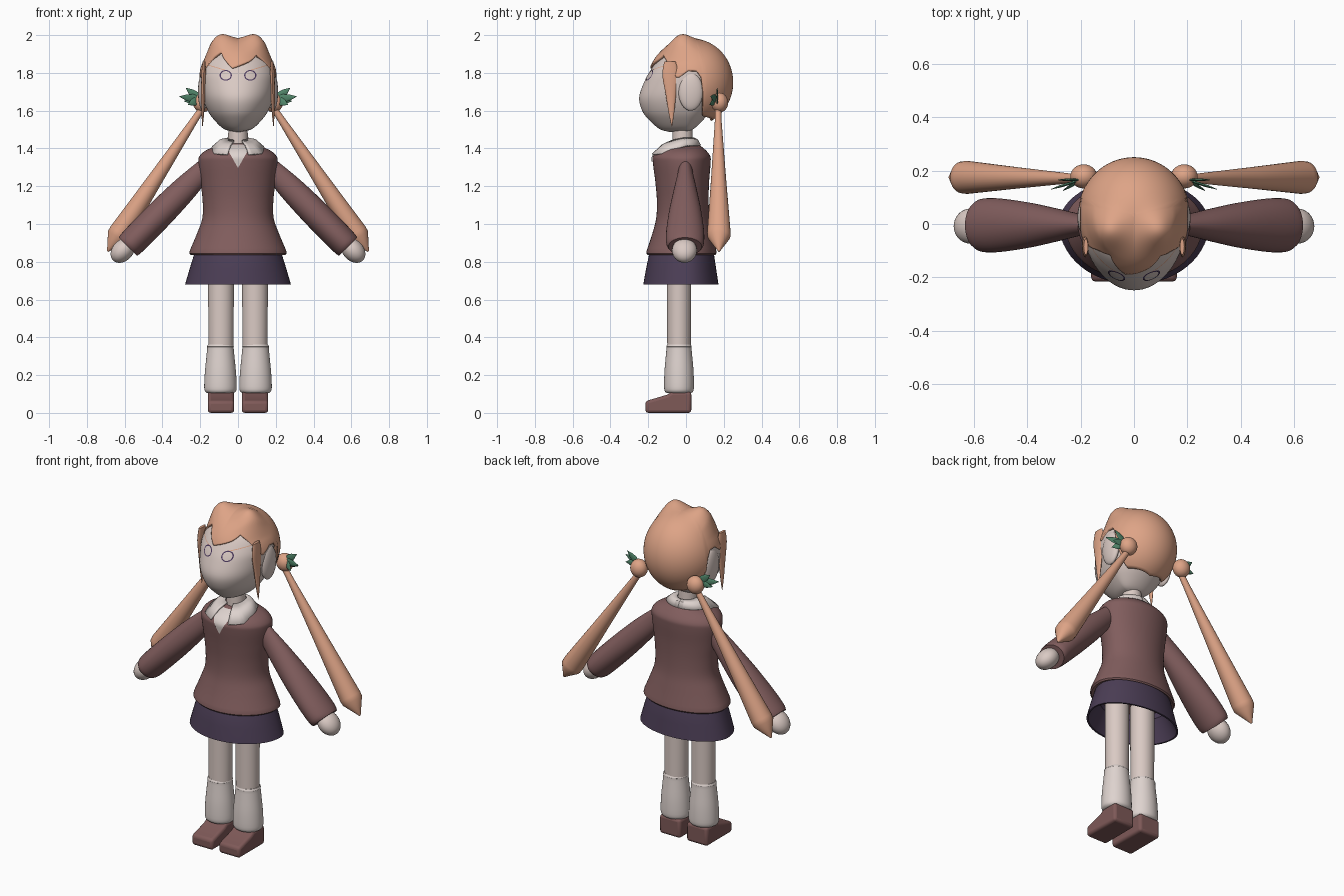
import bpy, bmesh, math
from mathutils import Vector

if "Cube" in bpy.data.objects:
    bpy.data.objects.remove(bpy.data.objects["Cube"])

def mat(name, r, g, b):
    m = bpy.data.materials.new(name)
    m.diffuse_color = (r, g, b, 1)
    m.use_nodes = True
    m.node_tree.nodes["Principled BSDF"].inputs["Base Color"].default_value = m.diffuse_color
    return m

SKIN = mat("skin", .70, .59, .55)
HAIR = mat("hair_peach", .73, .37, .24)
KNIT = mat("sweater_brown", .22, .11, .11)
SKIRT = mat("skirt_purple", .07, .047, .09)
SHOE = mat("shoe_brown", .21, .10, .097)
CLOTH = mat("white_cloth", .73, .65, .62)
LEAF = mat("leaf_green", .08, .23, .14)
EYE = mat("eye_purple", .07, .04, .11)
SIDES = (("left", -1), ("right", 1))

def make(name, bm, m, angle=40, recalc=True):
    if recalc:
        bmesh.ops.recalc_face_normals(bm, faces=bm.faces)
    me = bpy.data.meshes.new(name)
    bm.to_mesh(me)
    bm.free()
    ob = bpy.data.objects.new(name, me)
    bpy.context.collection.objects.link(ob)
    me.materials.append(m)
    bpy.ops.object.select_all(action='DESELECT')
    ob.select_set(True)
    bpy.context.view_layer.objects.active = ob
    bpy.ops.object.shade_smooth_by_angle(angle=math.radians(angle))
    return ob

def loft(name, rings, m, closed=True, caps=True, angle=40):
    """Skin a list of point rows."""
    bm = bmesh.new()
    rows = [[bm.verts.new(p) for p in r] for r in rings]
    n = len(rows[0])
    for a, b in zip(rows, rows[1:]):
        for i in range(n if closed else n - 1):
            j = (i + 1) % n
            bm.faces.new((a[i], a[j], b[j], b[i]))
    if caps:
        bm.faces.new(rows[0])
        bm.faces.new(rows[-1])
    return make(name, bm, m, angle)

def smooth(rows, k=5):
    """Catmull-Rom resampling of profile rows."""
    out = []
    for i in range(len(rows) - 1):
        q = [Vector(rows[max(0, min(len(rows) - 1, i + d))]) for d in (-1, 0, 1, 2)]
        for s in range(k):
            t = s / k
            out.append(.5 * (2 * q[1] + (q[2] - q[0]) * t + (2 * q[0] - 5 * q[1] + 4 * q[2] - q[3]) * t * t
                             + (3 * q[1] - q[0] - 3 * q[2] + q[3]) * t ** 3))
    return out + [Vector(rows[-1])]

def interp(x, pts):
    for a, b in zip(pts, pts[1:]):
        if x <= b[0]:
            t = max(0, (x - a[0]) / (b[0] - a[0]))
            return [u + (v - u) * t for u, v in zip(a, b)]
    return list(pts[-1])

def body_rings(prof, cx=0, cy=0, n=56):
    """Rows (z, half width, front y, back y) -> two-part ellipse rings."""
    out = []
    for z, w, f, b in prof:
        ring = []
        for i in range(n):
            a = 2 * math.pi * i / n
            c = math.cos(a)
            ring.append((cx + w * math.sin(a), cy + (f * c if c > 0 else -b * c), z))
        out.append(ring)
    return out

def axis_rings(p0, p1, prof, n=32):
    """Rows (t, radius in xz, radius in y) along a slanted axis."""
    p0, p1 = Vector(p0), Vector(p1)
    u = (p1 - p0).cross(Vector((0, 1, 0))).normalized()
    v = u.cross(p1 - p0).normalized()
    return [[p0.lerp(p1, t) + u * ru * math.cos(2 * math.pi * i / n) + v * rv * math.sin(2 * math.pi * i / n)
             for i in range(n)] for t, ru, rv in prof]

def ball(name, c, r, m, rot_y=0):
    bm = bmesh.new()
    bmesh.ops.create_uvsphere(bm, u_segments=28, v_segments=16, radius=1)
    ob = make(name, bm, m, 80)
    ob.location, ob.scale, ob.rotation_euler = c, r, (0, rot_y, 0)
    return ob

# Head
head = smooth([(1.488, .02, -.09, .0), (1.503, .075, -.14, .04), (1.55, .125, -.195, .09), (1.6, .16, -.232, .13),
               (1.67, .186, -.248, .17), (1.75, .196, -.222, .2), (1.81, .193, -.19, .2), (1.88, .16, -.14, .17),
               (1.94, .08, -.06, .09)])
loft("head", body_rings(head, n=72), SKIN, angle=70)
loft("neck", body_rings([(1.38, .055, -.055, .055), (1.53, .05, -.052, .052)], cy=-.018), SKIN)

def on(prof, x, z, lift):
    """Point on the front of a body profile."""
    _, w, f, _ = interp(z, prof)
    return (x, f * math.sqrt(max(0, 1 - (x / w) ** 2)) - lift, z)

# Eyes, brows and ears
for side, s in SIDES:
    rings = [[on(head, s * .065 + .030 * k * math.cos(a), 1.787 + .026 * k * math.sin(a), .003)
              for a in [2 * math.pi * i / 32 for i in range(32)]] for k in (.87, 1.08)]
    loft(side + "_eye", rings, EYE, caps=False)
    brow = [[on(head, s * (.06 + .1 * t), 1.812 + .03 * t + d, .003) for t in [i / 8 for i in range(9)]]
            for d in (-.002, .002)]
    loft(side + "_brow", brow, HAIR, closed=False, caps=False)
    ball(side + "_ear", (s * .185, .025, 1.7), (.027, .065, .1), SKIN)

# Hair cap with a shaped lower edge: azimuth from the front -> edge height
EDGE_R = [(-9, 1.825), (20, 1.862), (36, 1.888), (50, 1.86), (62, 1.81), (70, 1.77), (77, 1.79), (84, 1.812),
          (97, 1.81), (103, 1.77), (107, 1.62), (113, 1.57), (180, 1.545)]
EDGE_L = [(9, 1.825), (20, 1.86), (34, 1.9), (50, 1.87)] + EDGE_R[4:]
cap = []
N, M = 120, 28
for j in range(M + 1):
    ring = []
    for i in range(N):
        d = -180 + 360 * i / N
        if d >= -9:
            ze = interp(d, EDGE_R)[1]
        else:
            ze = interp(-d, EDGE_L)[1]
        tm = math.acos((ze - 1.75) / .23)
        th = .03 + (tm - .03) * j / M
        a = math.radians(d)
        x = .21 * math.sin(a) * math.sin(th)
        y = .035 - (.24 if math.cos(a) > 0 else .215) * math.cos(a) * math.sin(th)
        z = 1.75 + .23 * math.cos(th)
        fade = max(0, min(1, (z - 1.86) / .05))
        z += .058 * fade * math.exp(-((abs(x) - .11) ** 2 + (y + .03) ** 2) / .0058)
        ring.append((x, y, z))
    cap.append(ring)
hair = loft("hair_cap", cap, HAIR, caps=False, angle=50)
bm = bmesh.new()
bm.from_mesh(hair.data)
bm.faces.new([v for v in bm.verts if v.index < N])
bmesh.ops.recalc_face_normals(bm, faces=bm.faces)
bm.to_mesh(hair.data)
bm.free()
sol = hair.modifiers.new("thickness", 'SOLIDIFY')
sol.thickness, sol.offset = .015, -1

# Side locks, buns, leaves and long tails
for side, s in SIDES:
    loft(side + "_lock", axis_rings((s * .18, -.085, 1.86), (s * .188, -.075, 1.515),
         smooth([(0, .008, .03), (.2, .012, .042), (.5, .011, .028), (.8, .007, .014), (1, .001, .001)]), 16), HAIR)
    ball(side + "_bun", (s * .188, .178, 1.643), (.05, .045, .052), HAIR)
    base = Vector((s * .2, .165, 1.66))
    for k, tip in enumerate([(.31, .13, 1.675), (.275, .165, 1.72), (.265, .125, 1.632), (.285, .165, 1.65)]):
        tip = Vector((s * tip[0], tip[1], tip[2]))
        loft(f"{side}_leaf_{k + 1}", axis_rings(base, tip, [(0, .012, .003), (.35, .022, .005), (.65, .017, .005),
             (1, .001, .001)], 10), LEAF)
    loft(side + "_tail", axis_rings((s * .185, .17, 1.62), (s * .69, .175, .855),
         [(0, .016, .016), (.1, .02, .018), (.5, .04, .04), (.87, .06, .062), (.9, .058, .06), (1, .004, .004)]), HAIR)

# Sweater
knit = smooth([(.86, .255, -.208, .16), (.95, .217, -.178, .14), (1.03, .189, -.158, .125), (1.12, .187, -.154, .12),
               (1.22, .198, -.162, .122), (1.32, .21, -.175, .13), (1.36, .203, -.175, .128), (1.395, .16, -.145, .1),
               (1.425, .07, -.085, .06)])
hem = [Vector((.845, .235, -.19, .145)), Vector((.837, .25, -.203, .156)), Vector((.845, .258, -.21, .162))]
loft("sweater", body_rings(hem + knit, n=64), KNIT)

# Shirt front in the V neck and folded collar
vneck = []
for j in range(13):
    z = 1.30 + .12 * j / 12
    h = .002 + .068 * j / 12
    vneck.append([on(knit, h * (i / 5 - 1), z, .005) for i in range(11)])
loft("shirt_front", vneck, CLOTH, closed=False, caps=False)
for side, s in SIDES:
    rows = [[], [], []]
    for i in range(25):
        d = 22 + 158 * i / 24
        a = math.radians(d)
        _, rx, ry, z = interp(d, [(22, .15, .175, 1.368), (48, .172, .17, 1.372), (62, .15, .12, 1.395),
                                  (100, .125, .09, 1.415), (180, .12, .09, 1.415)])
        inner = Vector((s * .055 * math.sin(a), -.018 - .06 * math.cos(a), 1.452 - .012 * max(0, math.cos(a))))
        outer = Vector((s * rx * math.sin(a), -.015 - ry * math.cos(a), z))
        rows[0].append(inner)
        rows[1].append(inner.lerp(outer, .5) + Vector((0, 0, .012)))
        rows[2].append(outer)
    col = loft(side + "_collar", rows, CLOTH, closed=False, caps=False)
    sol = col.modifiers.new("thickness", 'SOLIDIFY')
    sol.thickness, sol.offset = .01, 0

# Skirt, open underneath
loft("skirt", body_rings([(.80, .2, -.17, .125), (.86, .225, -.185, .14), (.84, .232, -.195, .148), (.76, .257, -.212, .16),
                          (.68, .28, -.226, .172), (.68, .27, -.216, .162), (.80, .2, -.17, .125)]), SKIRT, caps=False)

# Arms, hands, legs, socks and shoes
for side, s in SIDES:
    loft(side + "_sleeve", axis_rings((s * .17, -.003, 1.30), (s * .583, -.005, .88),
         smooth([(0, .05, .034), (.12, .058, .044), (.3, .068, .062), (.55, .074, .085), (.8, .075, .1),
                 (.95, .073, .1), (1, .069, .088)])), KNIT)
    ball(side + "_hand", (s * .61, -.008, .86), (.055, .066, .074), SKIN, -s * .75)
    loft(side + "_leg", body_rings([(.3, .066, -.062, .062), (.82, .069, -.064, .064)], s * .09, -.037, 36), SKIN)
    sock = smooth([(.105, .07, -.065, .065), (.115, .082, -.075, .075), (.14, .086, -.079, .079), (.22, .082, -.077, .077),
                   (.30, .074, -.07, .07), (.345, .07, -.066, .066), (.352, .071, -.067, .067), (.362, .066, -.062, .062)], 3)
    loft(side + "_sock", body_rings(sock, s * .093, -.037, 36), CLOTH)
    shape = [(.028, 0), (-.215, 0), (-.215, .062), (-.1, .096), (-.075, .112), (.028, .112)]
    shoe = loft(side + "_shoe", [[(s * .09 + e * .07, y, z) for y, z in shape] for e in (-1, 1)], SHOE, angle=35)
    bev = shoe.modifiers.new("rounding", 'BEVEL')
    bev.width, bev.segments, bev.limit_method, bev.angle_limit = .016, 3, 'ANGLE', math.radians(40)
